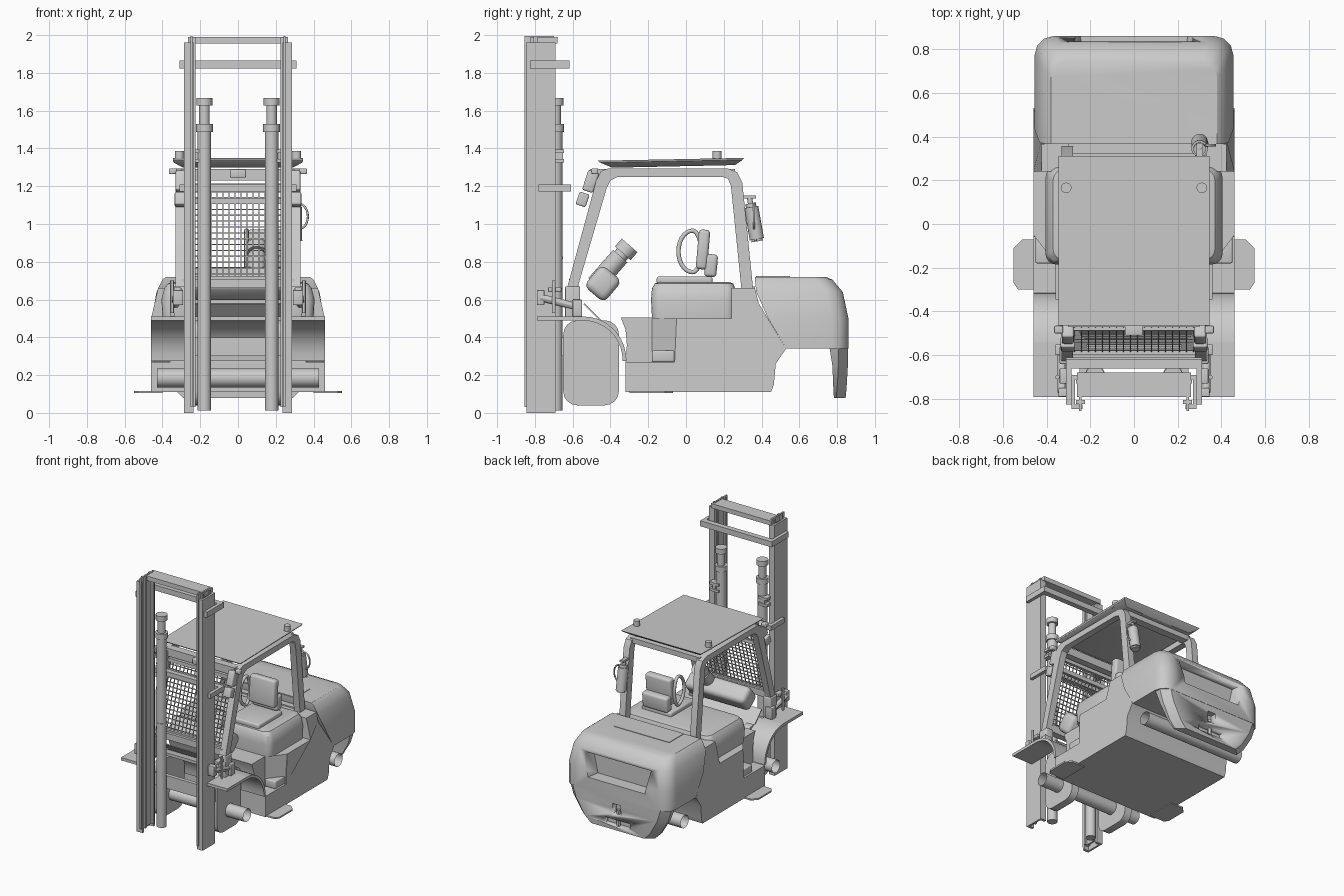
import bpy, bmesh, math
from mathutils import Vector, Matrix

if "Cube" in bpy.data.objects:
    bpy.data.objects.remove(bpy.data.objects["Cube"])


def finish(name, bm, smooth=True):
    bmesh.ops.recalc_face_normals(bm, faces=bm.faces)
    me = bpy.data.meshes.new(name)
    bm.to_mesh(me)
    bm.free()
    ob = bpy.data.objects.new(name, me)
    bpy.context.collection.objects.link(ob)
    if smooth:
        bpy.ops.object.select_all(action='DESELECT')
        bpy.context.view_layer.objects.active = ob
        ob.select_set(True)
        bpy.ops.object.shade_smooth_by_angle(angle=math.radians(30))
    return ob


def loft_into(bm, rings):
    vs = [[bm.verts.new(p) for p in r] for r in rings]
    n = len(rings[0])
    for a, b in zip(vs, vs[1:]):
        for i in range(n):
            bm.faces.new((a[i], a[(i + 1) % n], b[(i + 1) % n], b[i]))
    bm.faces.new(vs[0])
    bm.faces.new(vs[-1])


def loft(name, rings):
    bm = bmesh.new()
    loft_into(bm, rings)
    return finish(name, bm)


def prism(name, pts, ranges, axis='X'):
    """Extrude (y,z) along x, or (x,y) along z, once per range."""
    bm = bmesh.new()
    for a, b in ranges:
        loft_into(bm, [[(t, *p) if axis == 'X' else (*p, t) for p in pts] for t in (a, b)])
    return finish(name, bm)


def both(a, b):
    return [(a, b), (-b, -a)]


def boxes(name, items, bevel=0, tilt=0):
    """Boxes given as x0,x1,y0,y1,z0,z1, tilted about x around their centres."""
    bm = bmesh.new()
    for x0, x1, y0, y1, z0, z1 in items:
        m = Matrix.Translation(((x0 + x1) / 2, (y0 + y1) / 2, (z0 + z1) / 2)) @ Matrix.Rotation(tilt, 4, 'X')
        bmesh.ops.create_cube(bm, size=1, matrix=m @ Matrix.Diagonal((x1 - x0, y1 - y0, z1 - z0, 1)))
    if bevel:
        bmesh.ops.bevel(bm, geom=list(bm.edges), offset=bevel, segments=3, profile=.5, affect='EDGES')
    return finish(name, bm)


def sym(x0, x1, *r):
    return [(x0, x1, *r), (-x1, -x0, *r)]


def rods(name, items, seg=20, caps=True):
    """Cylinders given as start, end, radius."""
    bm = bmesh.new()
    for p, q, r in items:
        p, q = Vector(p), Vector(q)
        m = Matrix.Translation((p + q) / 2) @ (q - p).to_track_quat('Z', 'Y').to_matrix().to_4x4()
        bmesh.ops.create_cone(bm, cap_ends=caps, segments=seg, radius1=r, radius2=r, depth=(q - p).length, matrix=m)
    return finish(name, bm)


def rounded(a0, a1, b0, b1, c, n=4):
    pts = []
    for k, (a, b) in enumerate(((a1 - c, b1 - c), (a0 + c, b1 - c), (a0 + c, b0 + c), (a1 - c, b0 + c))):
        for i in range(n + 1):
            t = math.pi / 2 * (k + i / n)
            pts.append((a + c * math.cos(t), b + c * math.sin(t)))
    return pts


def tube(name, pts, r, cyclic=False):
    cu = bpy.data.curves.new(name, 'CURVE')
    cu.dimensions, cu.bevel_depth, cu.bevel_resolution = '3D', r, 3
    sp = cu.splines.new('POLY')
    sp.points.add(len(pts) - 1)
    for s, p in zip(sp.points, pts):
        s.co = (*p, 1)
    sp.use_cyclic_u = cyclic
    bpy.context.collection.objects.link(bpy.data.objects.new(name, cu))


def cut(ob, cutter):
    m = ob.modifiers.new('cut', 'BOOLEAN')
    m.operation, m.object, m.solver = 'DIFFERENCE', cutter, 'EXACT'
    bpy.context.view_layer.objects.active = ob
    bpy.ops.object.modifier_apply(modifier=m.name)
    bpy.data.objects.remove(cutter)


# Chassis
body = prism('chassis', [(-.32, .11), (.45, .11), (.465, .15), (.475, .26), (.53, .34), (.385, .58), (.365, .66),
                         (.24, .66), (.24, .5), (-.05, .5), (-.06, .27), (-.32, .27)], [(-.46, .46)])
for v in body.data.vertices:
    if v.co.z > .55:
        v.co.x *= .92
prism('front_floor', [(-.345, .505), (-.32, .44), (-.313, .36), (-.32, .27), (-.05, .27), (-.05, .505)], [(-.36, .36)])
prism('step_wall', [(-.36, -.18), (.36, -.18), (.46, -.05), (-.46, -.05)], [(.27, .5)], 'Z')
boxes('step_ledge', sym(.36, .45, -.18, -.05, .27, .33), .008)
for s, n in ((1, 'right'), (-1, 'left')):
    prism(n + '_foot_plate', [(s * x, y) for x, y in ((.4, -.3), (.53, -.3), (.55, -.27), (.55, -.11), (.51, -.07), (.4, -.07))],
          [(.104, .116)], 'Z')

# Front fender sheet and side plates
arc = [(math.radians(90 - a)) for a in range(0, 91, 10)]
prism('front_fender', [(-.54 + .225 * math.cos(t), .275 + .235 * math.sin(t)) for t in arc] +
      [(-.54 + .205 * math.cos(t), .275 + .213 * math.sin(t)) for t in reversed(arc)], [(-.46, .46)])
boxes('fender_plate', sym(.285, .46, -.79, -.54, .488, .51))
boxes('slanted_floor', [(-.28, .28, -.56, -.42, .525, .532)], tilt=math.radians(-45))

# Axles and hub plates
rods('axle_tubes', [((-.43, y, .185), (.43, y, .185), .05) for y in (-.5, .63)], 24, False)
prism('hub_plate', rounded(-.65, -.355, .04, .49, .075), both(.215, .275))

# Counterweight
def cw_ring(w, f, r, z, c):
    q = [(w - c + c * math.cos(t), r - c + c * math.sin(t)) for t in (0, math.pi / 6, math.pi / 3, math.pi / 2)]
    return [(w, f, z)] + [(x, y, z) for x, y in q] + [(-x, y, z) for x, y in reversed(q)] + [(-w, f, z)]

cw = loft('counterweight', [cw_ring(.455, .53, .86, .34, .09), cw_ring(.455, .435, .86, .5, .09),
                            cw_ring(.432, .372, .83, .64, .09), cw_ring(.40, .365, .775, .705, .08),
                            cw_ring(.38, .365, .74, .72, .07)])
cut(cw, loft('recess_cutter', [[(-w, .76, z), (w, .76, z), (w + .03, .95, z), (-w - .03, .95, z)]
                               for w, z in ((.23, .44), (.27, .62))]))
boxes('hood_panel', [(-.24, .24, .37, .55, .71, .724)])
skirt = loft('rear_skirt', [[(-w, y0, z), (w, y0, z), (w, y1 - .05, z), (w - .06, y1, z), (-w + .06, y1, z), (-w, y1 - .05, z)]
                            for w, y0, y1, z in ((.29, .783, .845, .08), (.34, .78, .85, .13), (.41, .775, .857, .25),
                                                 (.44, .76, .858, .345))])
cut(skirt, boxes('cut_a', [(-.035, .035, .81, .9, .21, .29)]))
cut(skirt, boxes('cut_b', [(-.11, .11, .81, .9, .115, .165)]))
rods('tow_pin', [((0, .832, .1), (0, .832, .24), .014)], 12)

# Seat hood and seat
def hood_ring(w, y0, y1, z, c):
    return [(x, y, z) for x, y in rounded(-w, w, y0, y1, c)]

loft('seat_hood', [hood_ring(.40, -.18, .26, .5, .05), hood_ring(.405, -.185, .26, .6, .05),
                   hood_ring(.39, -.18, .26, .66, .05), hood_ring(.37, -.165, .25, .685, .05),
                   hood_ring(.34, -.14, .23, .692, .05)])
boxes('seat_cushion', [(.03, .29, -.155, .14, .68, .722)], .012)
boxes('seat_back', [(.05, .27, .06, .12, .76, .97), (.05, .27, .10, .165, .72, .84)], .018, math.radians(-5))
tube('seat_ring', [(.045, .035 + .075 * math.cos(t) * (1 if math.cos(t) < 0 else .6), .855 + .11 * math.sin(t))
                   for t in [i * math.tau / 28 for i in range(28)]], .012, True)

# Dashboard and steering column
d = Vector((0, .66, .75)).normalized()
boxes('dashboard', [(-.25, .27, -.51, -.37, .61, .76)], .035, math.radians(-40))
base = Vector((.1, -.48, .68))
rods('steering_column', [(base, base + d * .2, .05), (base + d * .13, base + d * .24, .04),
                         (base + d * .22, base + d * .275, .055)])

# Cab frame
prism('cab_side_frame', [(-.63, .66), (-.475, 1.23), (-.45, 1.28), (-.41, 1.295), (.22, 1.295), (.27, 1.275), (.298, 1.22),
                         (.357, .64), (.295, .64), (.238, 1.2), (.222, 1.24), (.19, 1.25), (-.36, 1.25), (-.4, 1.23),
                         (-.42, 1.19), (-.575, .66)], both(.28, .332))
boxes('pillar_foot', sym(.275, .34, -.64, -.56, .5, .67), .006)
boxes('cab_cross_bars', [(-.3, .3, -.47, -.41, 1.23, 1.29), (-.3, .3, .2, .26, 1.25, 1.29),
                         (-.3, .3, .32, .365, .63, .67), (-.3, .3, -.62, -.57, .66, .71)])
loft('roof', [[(-w, y0, za), (w, y0, za), (w, y1, zb), (-w, y1, zb)] for w, y0, y1, za, zb in
              ((.29, -.39, .26, 1.298, 1.312), (.34, -.455, .3, 1.325, 1.34), (.345, -.465, .31, 1.335, 1.35))])
rods('roof_beacons', [((s * .31, .165, 1.33), (s * .31, .165, 1.387), .024) for s in (1, -1)])

# Windscreen grille
def gy(z):
    return -.602 + (z - .66) * .272

prism('grille_uprights', [(gy(.7), .7), (gy(1.2), 1.2), (gy(1.2) + .006, 1.2), (gy(.7) + .006, .7)],
      [(-.272 + i * .032 - .003, -.272 + i * .032 + .003) for i in range(18)])
boxes('grille_bars', [(-.28, .28, gy(z), gy(z) + .006, z - .003, z + .003) for z in [.705 + i * .031 for i in range(16)]])
boxes('grille_frame', [(-.285, .285, gy(z) - .01, gy(z) + .015, z - .014, z + .014) for z in (.71, 1.12, 1.2)])

# Upper lamps
boxes('work_lamps', sym(.27, .335, -.575, -.52, 1.095, 1.165), .008, math.radians(-18))
boxes('lamp_housing', sym(.275, .33, -.535, -.475, 1.17, 1.28), .01, math.radians(-18))
boxes('turn_signals', sym(.325, .365, -.5, -.465, 1.265, 1.295), .006)
boxes('centre_lamp', [(-.042, .042, -.51, -.46, 1.245, 1.29)], .006)

# Mast: outer channels, inner beams, cross members
prism('outer_mast_rail', [(.285, -.845), (.285, -.69), (.235, -.69), (.235, -.71), (.27, -.71), (.27, -.825),
                          (.235, -.825), (.235, -.845)], [(0, 1.96)], 'Z')
prism('outer_mast_rail_left', [(-.285, -.845), (-.285, -.69), (-.235, -.69), (-.235, -.71), (-.27, -.71), (-.27, -.825),
                               (-.235, -.825), (-.235, -.845)], [(0, 1.96)], 'Z')
boxes('inner_mast_rails', sym(.24, .252, -.855, -.70, .03, 1.995) + sym(.225, .266, -.822, -.805, .03, 1.99) +
      sym(.225, .266, -.73, -.713, .03, 1.99))
boxes('mast_top_bar', [(-.26, .26, -.79, -.68, 1.955, 1.99)])
boxes('upper_brace', [(-.31, .31, -.66, -.618, 1.822, 1.865)] + sym(.285, .31, -.825, -.64, 1.822, 1.865))
boxes('middle_brace', [(-.31, .31, -.65, -.61, 1.172, 1.208)] + sym(.285, .31, -.78, -.63, 1.172, 1.208))
boxes('lower_brace', [(-.26, .26, -.66, -.63, .3, .4)])

# Lift cylinders
lift = []
for x in (.178, -.178):
    for z0, z1, r in ((.012, 1.5, .036), (.815, .828, .038), (1.488, 1.53, .045), (1.53, 1.64, .028), (1.628, 1.668, .042)):
        lift.append(((x, -.69, z0), (x, -.69, z1), r))
rods('lift_cylinders', lift, 24)
boxes('cylinder_brackets', sym(.17, .25, -.71, -.645, 1.325, 1.345) + sym(.17, .25, -.71, -.645, 1.375, 1.395) +
      sym(.2, .225, -.70, -.65, 1.34, 1.38))

# Tilt brackets beside the mast
boxes('tilt_bracket', sym(.3, .36, -.6, -.55, .51, .6) + sym(.29, .345, -.79, -.75, .57, .65) +
      sym(.3, .34, -.73, -.66, .64, .665), .005)
rods('tilt_links', [((s * .33, -.77, .61), (s * .33, -.57, .56), .02) for s in (1, -1)] +
     [((s * .35, -.7, .53), (s * .35, -.7, .7), .01) for s in (1, -1)], 12)

# Fire extinguisher with hose
a, b = Vector((.3, .375, .92)), Vector((.3, .345, 1.09))
u = (b - a).normalized()
rods('extinguisher', [(a, b, .038), (b, b + u * .02, .028), (b + u * .02, b + u * .06, .014), (a - u * .012, a, .03)])
boxes('extinguisher_lever', [(.285, .315, .3, .37, 1.135, 1.15)])
tube('extinguisher_hose', [(.325 + .045 * math.sin(t), .36, 1.04 + .065 * math.cos(t))
                           for t in [i * math.pi / 12 for i in range(13)]] + [(.335, .37, .91)], .006)
